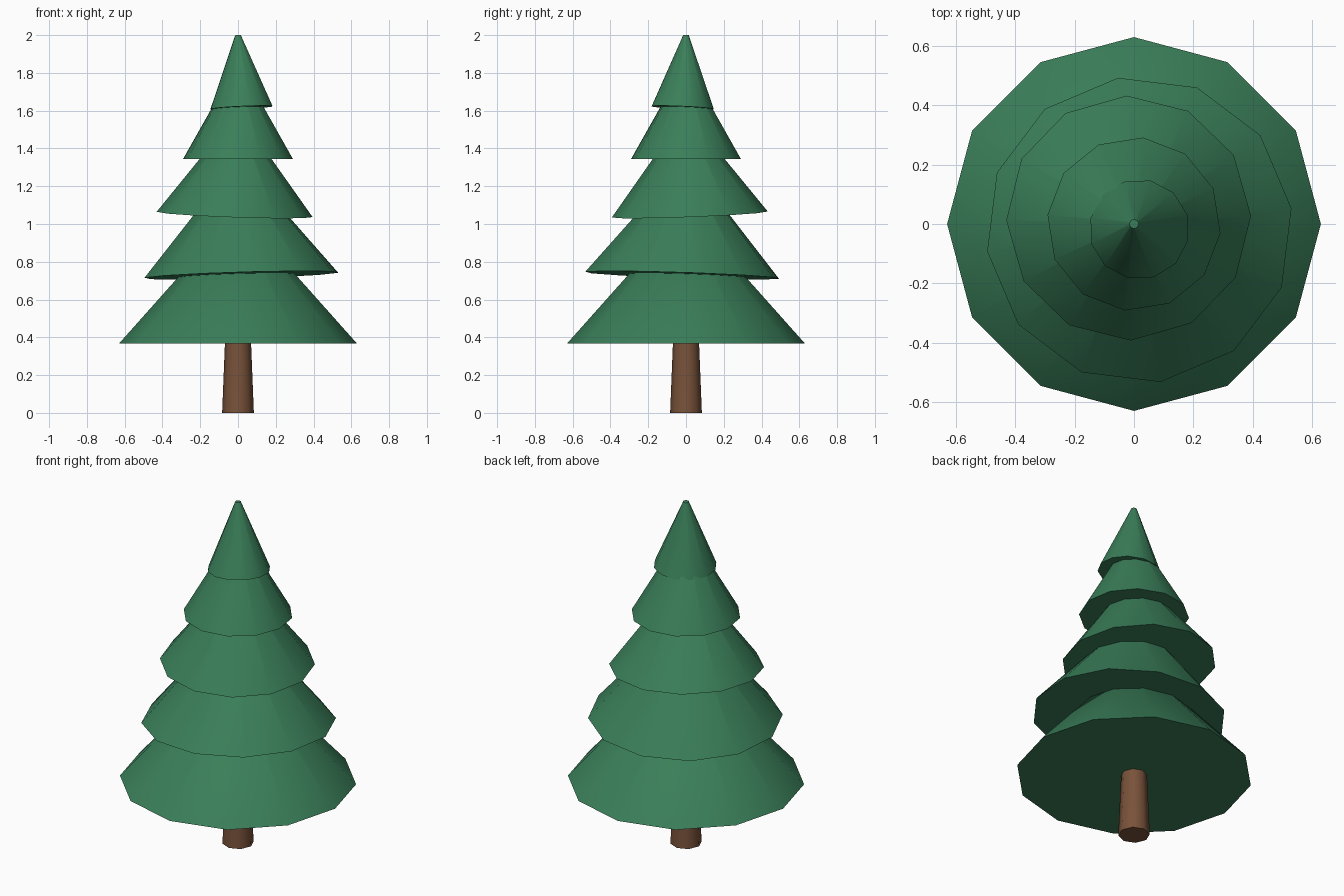
import bpy, bmesh
from math import radians
from mathutils import Matrix, Vector

if "Cube" in bpy.data.objects:
    bpy.data.objects.remove(bpy.data.objects["Cube"])


def material(name, rgb):
    m = bpy.data.materials.new(name)
    m.diffuse_color = (*rgb, 1)
    m.use_nodes = True
    m.node_tree.nodes["Principled BSDF"].inputs["Base Color"].default_value = m.diffuse_color
    return m


def cone(name, sides, r1, r2, z, h, turn, shift, mat):
    """Capped cone, tilted about its top so the base centre moves by shift."""
    bm = bmesh.new()
    bmesh.ops.create_cone(bm, cap_ends=True, segments=sides, radius1=r1, radius2=r2,
                          depth=h, matrix=Matrix.Translation((0, 0, -h / 2)))
    tilt = Vector((0, 0, -1)).rotation_difference(Vector((*shift, -h)))
    bm.transform(Matrix.Translation((0, 0, z + h)) @ tilt.to_matrix().to_4x4()
                 @ Matrix.Rotation(radians(turn), 4, 'Z'))
    me = bpy.data.meshes.new(name)
    bm.to_mesh(me)
    bm.free()
    me.materials.append(mat)
    ob = bpy.data.objects.new(name, me)
    bpy.context.collection.objects.link(ob)
    bpy.ops.object.select_all(action='DESELECT')
    ob.select_set(True)
    bpy.context.view_layer.objects.active = ob
    bpy.ops.object.shade_smooth_by_angle(angle=radians(50))
    return ob


green = material("needles", (0.042, 0.21, 0.1))
brown = material("bark", (0.19, 0.085, 0.042))

# Tapered trunk
cone("trunk", 8, 0.084, 0.066, 0, 0.45, 0, (0, 0), brown)

# Foliage tiers, bottom to top: radius, base height, height, turn, base shift
tiers = [
    (0.630, 0.367, 0.690, 0, (0, 0)),
    (0.518, 0.728, 0.600, 8, (0.018, -0.020)),
    (0.413, 1.050, 0.525, 1, (-0.018, 0.020)),
    (0.293, 1.343, 0.490, -6, (0, 0)),
    (0.169, 1.615, 0.385, 17, (0.018, -0.018)),
]
for i, (r, z, h, turn, shift) in enumerate(tiers):
    cone(f"foliage_tier_{i + 1}", 12, r, 0.015, z, h, turn, shift, green)
